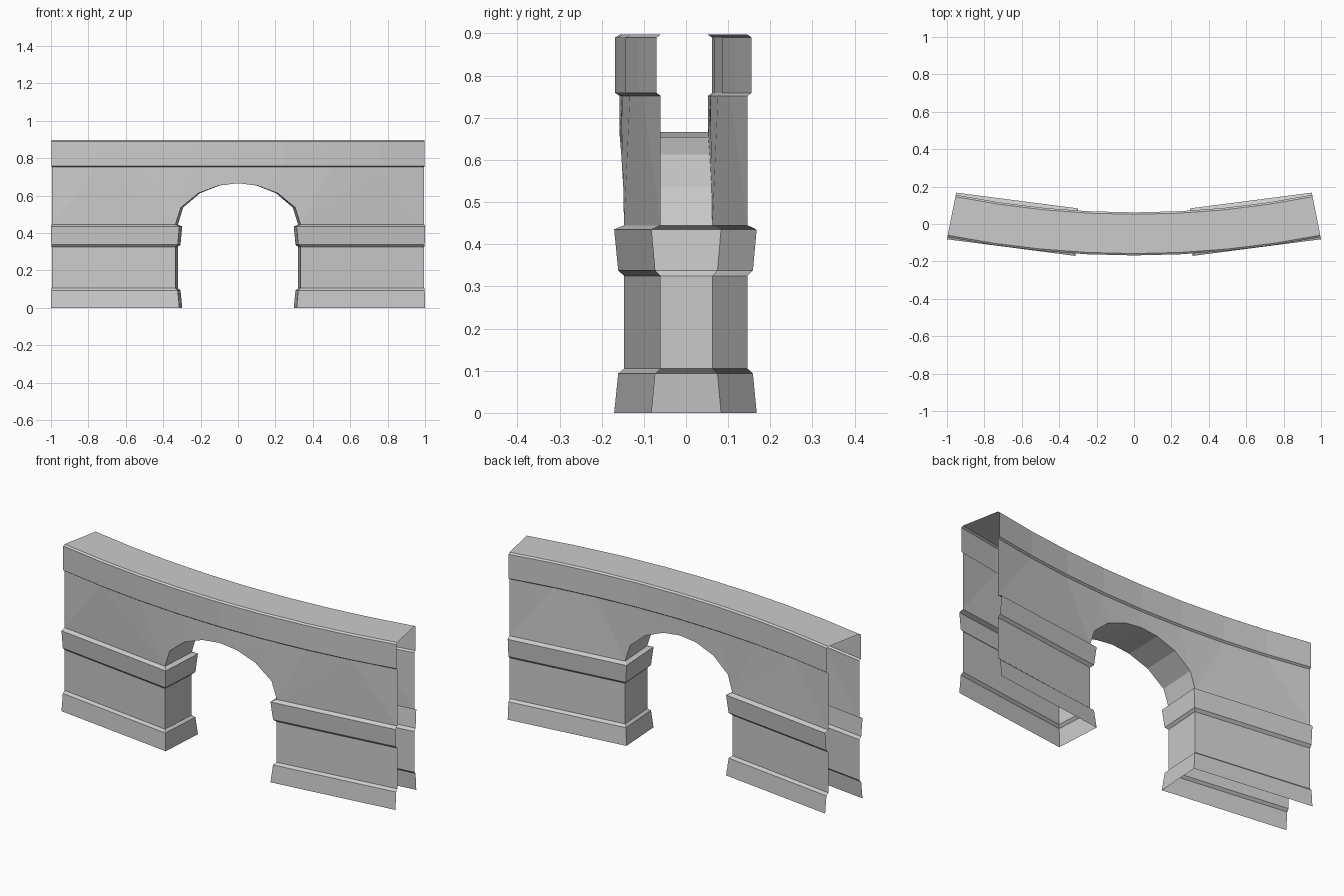
import bpy, bmesh
from math import sin, cos, radians

if "Cube" in bpy.data.objects:
    bpy.data.objects.remove(bpy.data.objects["Cube"])

# Curved wall: front and back faces are arcs about a shared centre behind the wall
CY, RF, RB = 4.946, 5.104, 4.894
END = radians(11.25)
JAMB = 0.335 / RF


def pt(r, a, z):
    return (r * sin(a), CY - r * cos(a), z)


def make(name, quads):
    bm = bmesh.new()
    for q in quads:
        bm.faces.new([bm.verts.new(p) for p in q])
    bmesh.ops.remove_doubles(bm, verts=bm.verts, dist=1e-5)
    bmesh.ops.recalc_face_normals(bm, faces=bm.faces)
    me = bpy.data.meshes.new(name)
    bm.to_mesh(me)
    bm.free()
    ob = bpy.data.objects.new(name, me)
    bpy.context.collection.objects.link(ob)
    return ob


def loft(rows):
    return [(a[i], a[i + 1], b[i + 1], b[i])
            for a, b in zip(rows, rows[1:]) for i in range(len(a) - 1)]


# Piers: moulded profile (height, projection) along front, jamb and back
profile = [(0, .022), (.093, .013), (.105, 0), (.325, 0),
           (.338, .013), (.435, .022), (.445, 0)]
for side, s in (("left", -1), ("right", 1)):
    rows = []
    for z, d in profile:
        j = JAMB - d / 5
        rows.append([pt(RF + d, s * END, z), pt(RF + d, s * j, z),
                     pt(RB - d, s * j, z), pt(RB - d, s * END, z)])
    make(side + "_pier", loft(rows))

# Arch outline (angle, height), mirrored about the crown
half = [(JAMB, .445), (.306 / RF, .536), (.212 / RF, .613), (.102 / RF, .654)]
arch = [(-a, z) for a, z in half] + [(0, .666)] + [(a, z) for a, z in half[::-1]]

# Spandrel walls: stitch the arch line to the eight-segment arc above
top = [(END * i / 4, .752) for i in range(-4, 5)]
bottom = [(-END, .445)] + arch + [(END, .445)]
faces = []
for r in (RF, RB):
    i = j = 0
    while i < len(bottom) - 1 or j < len(top) - 1:
        step_top = i == len(bottom) - 1 or (
            j < len(top) - 1 and
            abs(top[j + 1][0] - bottom[i][0]) <= abs(bottom[i + 1][0] - top[j][0]))
        tri = [bottom[i], top[j]]
        if step_top:
            j += 1
            tri.append(top[j])
        else:
            i += 1
            tri.append(bottom[i])
        faces.append([pt(r, a, z) for a, z in tri])
# Arch underside
faces += loft([[pt(r, a, z) for a, z in arch] for r in (RF, RB)])
make("arch_wall", faces)

# Cornice with closed top, swept along the arc and open at the ends
section = [(RF, .752), (RF + .01, .759), (RF + .01, .89), (RF, .897),
           (RB, .897), (RB - .01, .89), (RB - .01, .759), (RB, .752)]
make("cornice", loft([[pt(r, a, z) for r, z in section] for a, _ in top]))
